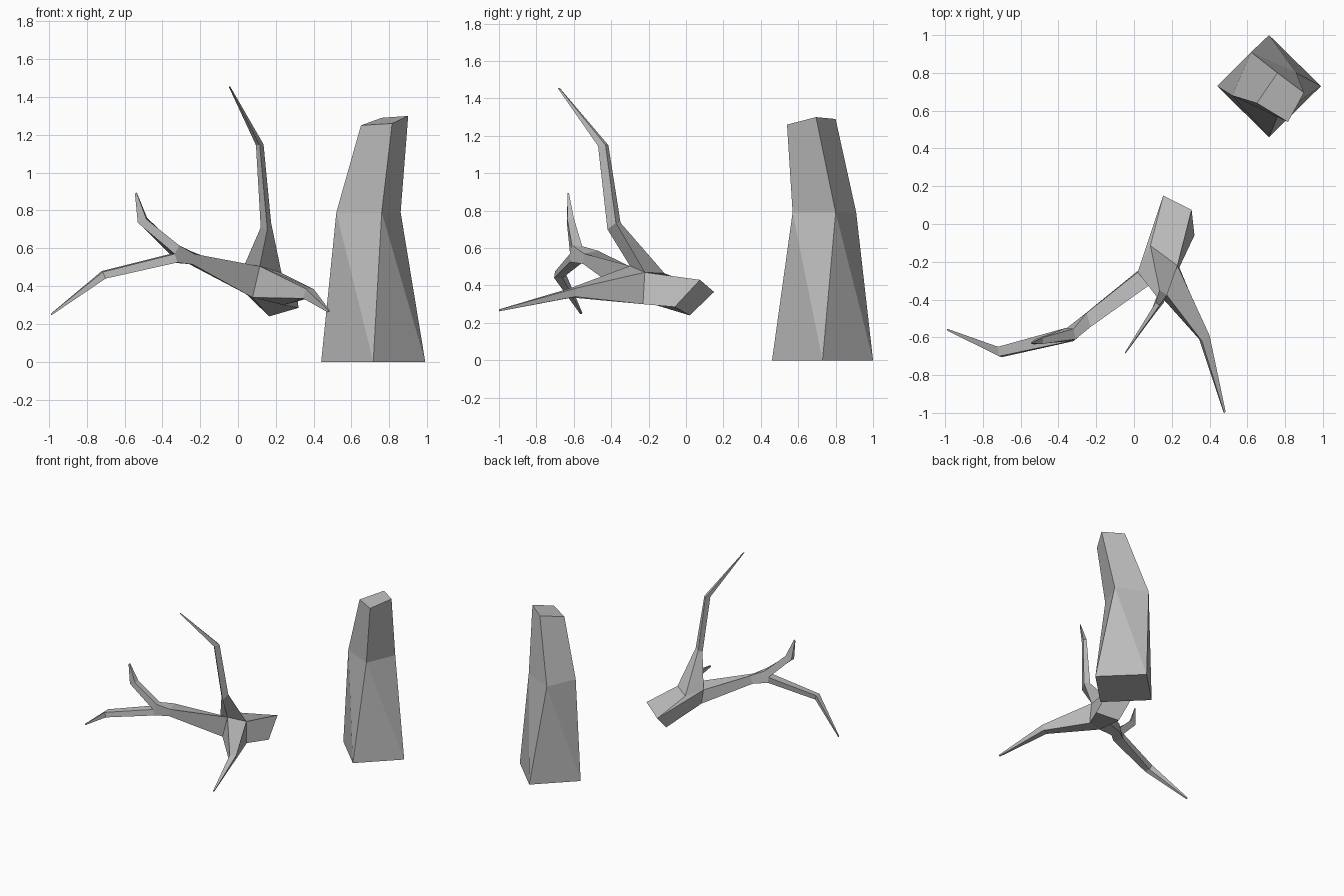
import bpy
import bmesh
from mathutils import Vector

default_cube = bpy.data.objects.get("Cube")
if default_cube:
    bpy.data.objects.remove(default_cube, do_unlink=True)

# One plain grey for everything
GREY = (0.5, 0.5, 0.5, 1.0)
material = bpy.data.materials.new("plain grey")
material.use_nodes = True
material.diffuse_color = GREY
material.node_tree.nodes["Principled BSDF"].inputs["Base Color"].default_value = GREY


def make_points(bm, coords):
    return [bm.verts.new(co) for co in coords]


def bridge(bm, start, end, spiral=False):
    """Join two rings with quads, or with triangles split along one diagonal."""
    count = len(start)
    for i in range(count):
        j = (i + 1) % count
        if spiral:
            bm.faces.new((start[i], start[j], end[i]))
            bm.faces.new((start[j], end[j], end[i]))
        else:
            bm.faces.new((start[i], start[j], end[j], end[i]))


def grow_limb(bm, base, rings, tip, taper=0.2):
    """Run a limb from a base ring through its joints to a thin closed tip."""
    last = base
    for coords in rings:
        ring = make_points(bm, coords)
        bridge(bm, last, ring)
        last = ring
    centre = sum((v.co for v in last), Vector()) / len(last)
    end = make_points(bm, [Vector(tip) + (v.co - centre) * taper for v in last])
    bridge(bm, last, end)
    bm.faces.new(end)


def finish(bm, name):
    bmesh.ops.recalc_face_normals(bm, faces=bm.faces[:])
    mesh = bpy.data.meshes.new(name)
    bm.to_mesh(mesh)
    bm.free()
    mesh.materials.append(material)
    obj = bpy.data.objects.new(name, mesh)
    bpy.context.scene.collection.objects.link(obj)
    return obj


# Standing stump: three twisted four-sided rings, ordered left, front, right, back
bm = bmesh.new()
foot = make_points(bm, [(.44, .73, 0), (.715, .46, 0), (.99, .73, 0), (.715, 1, 0)])
waist = make_points(bm, [(.52, .68, .79), (.76, .57, .79), (.86, .8, .79), (.62, .91, .79)])
crown = make_points(bm, [(.65, .64, 1.25), (.815, .54, 1.26), (.9, .695, 1.3), (.76, .8, 1.29)])
bridge(bm, foot, waist, spiral=True)
bridge(bm, waist, crown)
bm.faces.new(foot)
bm.faces.new(crown)
finish(bm, "standing_stump")

# Fallen branch: cut butt end and the hub where three limbs meet
bm = bmesh.new()
butt = make_points(bm, [(.155, .15, .365), (.305, .075, .43), (.32, -.06, .285), (.165, .02, .24)])
butt_left, butt_top, butt_right, butt_low = butt
back_top, right_top, right_low, crotch_top, crotch_low, left_top, left_low = make_points(bm, [
    (.087, -.115, .465), (.23, -.22, .47), (.24, -.23, .3), (.115, -.3, .505),
    (.077, -.31, .34), (.02, -.255, .48), (.03, -.24, .37)])
for corners in (
    butt,
    (butt_left, butt_top, right_top, back_top),
    (butt_top, butt_right, right_low, right_top),
    (butt_right, butt_low, crotch_low, right_low),
    (butt_low, left_low, crotch_low),
    (butt_left, back_top, left_top),
    (butt_left, left_top, left_low, butt_low),
):
    bm.faces.new(corners)

# Upright limb
grow_limb(bm, [back_top, right_top, crotch_top, left_top], [
    [(.135, -.35, .735), (.175, -.375, .735), (.155, -.42, .7), (.12, -.385, .71)],
    [(.115, -.415, 1.15), (.135, -.43, 1.15), (.115, -.47, 1.145), (.095, -.45, 1.145)],
], (-.045, -.68, 1.455))

# Forward limb
grow_limb(bm, [crotch_top, right_top, right_low, crotch_low], [
    [(.36, -.62, .385), (.4, -.59, .385), (.39, -.59, .34), (.345, -.61, .335)],
], (.48, -.997, .267))

# Side limb up to its fork
neck = make_points(bm, [(-.25, -.47, .585), (-.23, -.545, .57), (-.24, -.55, .515), (-.265, -.48, .52)])
bridge(bm, [left_top, crotch_top, crotch_low, left_low], neck)
fork_back, fork_front, low_front, low_back, split_front, split_back = make_points(bm, [
    (-.32, -.555, .61), (-.31, -.61, .615), (-.32, -.62, .525),
    (-.355, -.55, .525), (-.335, -.62, .57), (-.36, -.55, .57)])
bm.faces.new((neck[0], neck[1], fork_front, fork_back))
bm.faces.new((neck[1], neck[2], low_front, split_front, fork_front))
bm.faces.new((neck[2], neck[3], low_back, low_front))
bm.faces.new((neck[3], neck[0], fork_back, split_back, low_back))

# Short rising twig of the fork
grow_limb(bm, [fork_back, fork_front, split_front, split_back], [
    [(-.48, -.6, .76), (-.485, -.635, .755), (-.53, -.637, .735), (-.525, -.61, .735)],
], (-.54, -.63, .892))

# Long drooping arm of the fork
grow_limb(bm, [split_back, split_front, low_front, low_back], [
    [(-.72, -.65, .48), (-.715, -.7, .475), (-.7, -.705, .44), (-.705, -.66, .44)],
], (-.988, -.56, .25))
finish(bm, "fallen_branch")
